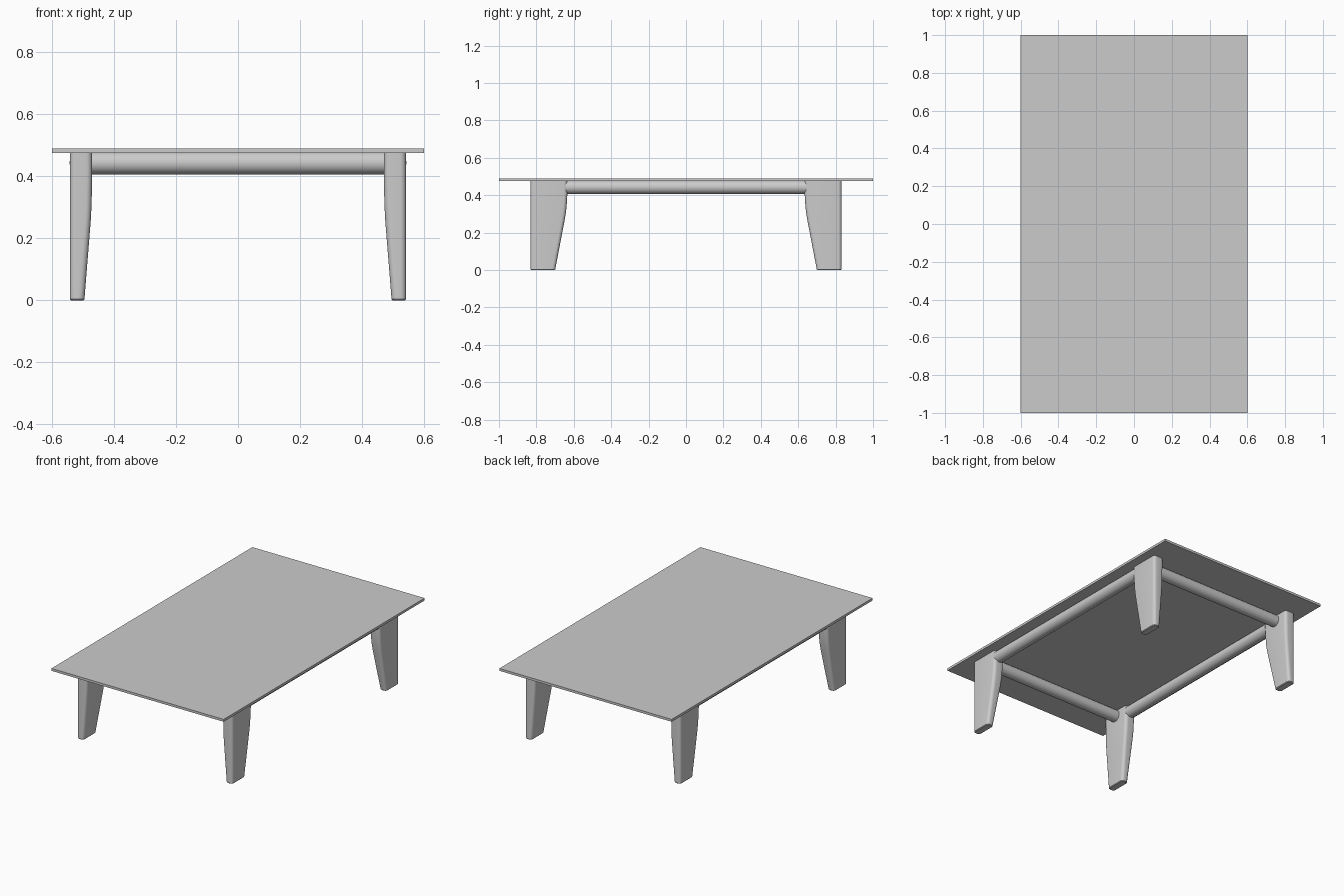
import bpy, bmesh, math
from mathutils import Vector

if "Cube" in bpy.data.objects:
    bpy.data.objects.remove(bpy.data.objects["Cube"])


def finish(name, bm):
    bmesh.ops.recalc_face_normals(bm, faces=bm.faces)
    mesh = bpy.data.meshes.new(name)
    bm.to_mesh(mesh)
    bm.free()
    ob = bpy.data.objects.new(name, mesh)
    bpy.context.collection.objects.link(ob)
    bpy.ops.object.select_all(action='DESELECT')
    ob.select_set(True)
    bpy.context.view_layer.objects.active = ob
    bpy.ops.object.shade_smooth_by_angle(angle=math.radians(35))
    return ob


def rounded_ring(x0, x1, y0, y1, r, steps=6):
    pts = []
    centres = [(x1 - r, y1 - r), (x0 + r, y1 - r), (x0 + r, y0 + r), (x1 - r, y0 + r)]
    for i, (cx, cy) in enumerate(centres):
        for k in range(steps + 1):
            a = math.pi / 2 * (i + k / steps)
            pts.append((cx + r * math.cos(a), cy + r * math.sin(a)))
    return pts


def leg(name, sx, sy):
    # (z, inner x, inner y, inset) sections of the tapering leg
    sections = [(0, .495, .700, .004), (.004, .495, .699, 0), (.26, .4745, .650, 0),
                (.31, .472, .6415, 0), (.36, .471, .637, 0), (.41, .470, .634, 0),
                (.478, .470, .634, 0)]
    bm = bmesh.new()
    rings = []
    for z, xi, yi, e in sections:
        pts = rounded_ring(xi + e, .542 - e, yi + e, .832 - e, .019 - e)
        rings.append([bm.verts.new((sx * x, sy * y, z)) for x, y in pts])
    n = len(rings[0])
    for a, b in zip(rings, rings[1:]):
        for i in range(n):
            j = (i + 1) % n
            bm.faces.new((a[i], a[j], b[j], b[i]))
    bm.faces.new(rings[0])
    bm.faces.new(rings[-1])
    return finish(name, bm)


def rail(name, location, length, along):
    # round bar tucked up against the top
    bm = bmesh.new()
    bmesh.ops.create_cone(bm, cap_ends=True, segments=32, radius1=.037, radius2=.037, depth=length)
    ob = finish(name, bm)
    ob.location = location
    ob.rotation_euler = (0, math.pi / 2, 0) if along == 'x' else (math.pi / 2, 0, 0)
    return ob


# thin table top
bm = bmesh.new()
bmesh.ops.create_cube(bm, size=1)
bmesh.ops.scale(bm, vec=Vector((1.2, 2, .015)), verts=bm.verts)
bmesh.ops.translate(bm, vec=Vector((0, 0, .4825)), verts=bm.verts)
finish("table_top", bm)

# four legs
for sy, end in ((-1, "front"), (1, "back")):
    for sx, side in ((-1, "left"), (1, "right")):
        leg(f"{end}_{side}_leg", sx, sy)

# rails between the legs
for s, end, side in ((-1, "front", "left"), (1, "back", "right")):
    rail(f"{end}_rail", (0, s * .733, .443), .96, 'x')
    rail(f"{side}_rail", (s * .506, 0, .443), 1.29, 'y')
